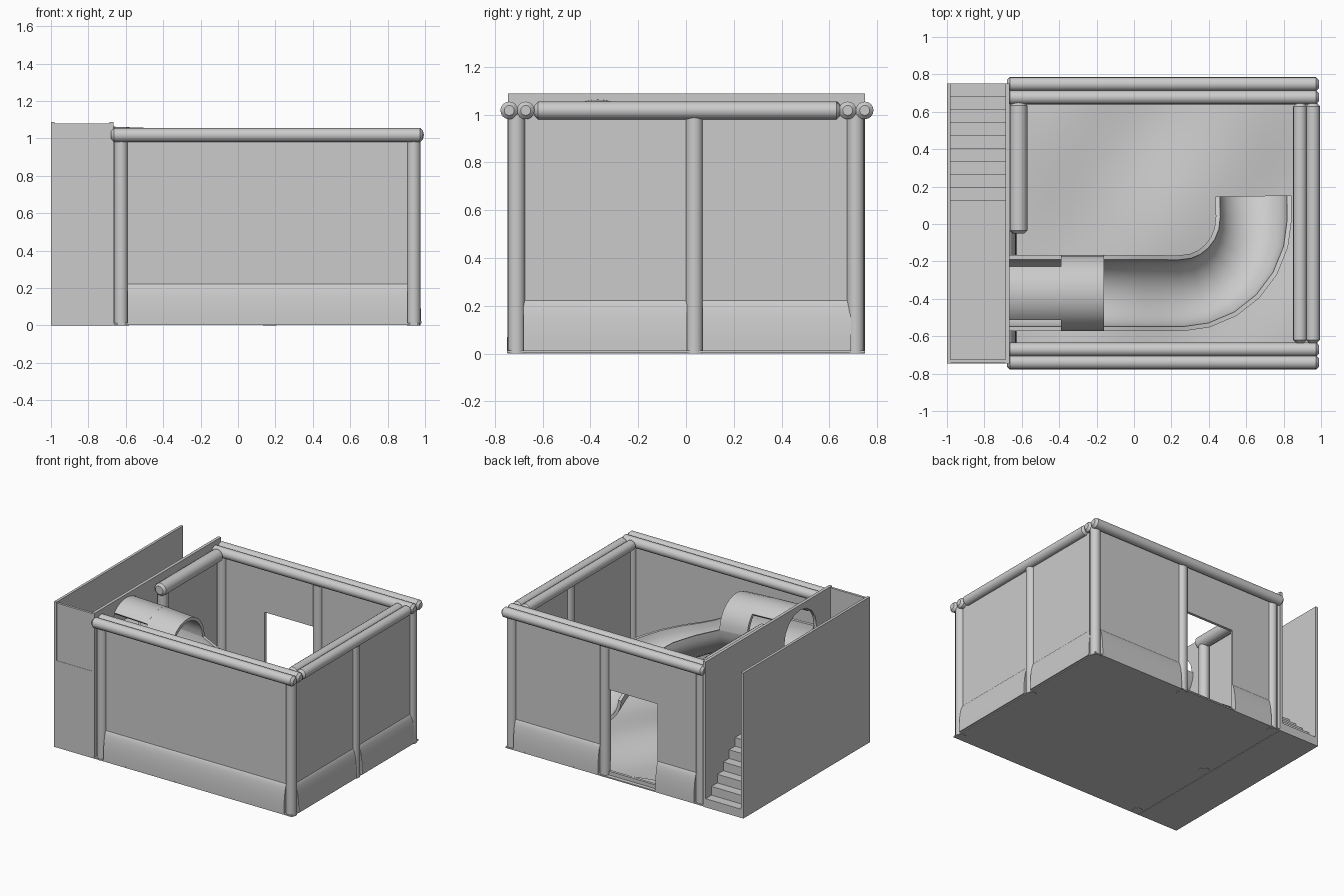
import bpy, bmesh, math
from mathutils import Vector

cube = bpy.data.objects.get("Cube")
if cube:
    bpy.data.objects.remove(cube, do_unlink=True)

grey = bpy.data.materials.new("plain_grey")
grey.use_nodes = True
GREY = (0.6, 0.6, 0.6, 1)
grey.diffuse_color = GREY
grey.node_tree.nodes["Principled BSDF"].inputs["Base Color"].default_value = GREY


def finish(name, bm, smooth=False):
    bmesh.ops.recalc_face_normals(bm, faces=bm.faces)
    mesh = bpy.data.meshes.new(name)
    bm.to_mesh(mesh)
    bm.free()
    mesh.materials.append(grey)
    obj = bpy.data.objects.new(name, mesh)
    bpy.context.collection.objects.link(obj)
    bpy.ops.object.select_all(action='DESELECT')
    obj.select_set(True)
    bpy.context.view_layer.objects.active = obj
    if smooth:
        bpy.ops.object.shade_smooth_by_angle(angle=math.radians(40))
    return obj


def box(name, x, y, z):
    bm = bmesh.new()
    bmesh.ops.create_cube(bm, size=1)
    for v in bm.verts:
        v.co = [lo + (c + 0.5) * (hi - lo) for c, (lo, hi) in zip(v.co, (x, y, z))]
    return finish(name, bm)


def tube(name, start, end, r, chamfer=0):
    """Solid round bar between two points, with chamfered ends."""
    start, end = Vector(start), Vector(end)
    axis = end - start
    turn = axis.to_track_quat('Z', 'Y')
    bm = bmesh.new()
    rings = []
    sections = [(0, r), (axis.length, r)]
    if chamfer:
        sections = [(0, r - chamfer), (chamfer, r),
                    (axis.length - chamfer, r), (axis.length, r - chamfer)]
    n = 16
    for h, rad in sections:
        ring = []
        for i in range(n):
            a = math.tau * i / n
            ring.append(bm.verts.new(start + turn @ Vector((rad * math.cos(a), rad * math.sin(a), h))))
        rings.append(ring)
    for a, b in zip(rings, rings[1:]):
        for i in range(n):
            j = (i + 1) % n
            bm.faces.new((a[i], a[j], b[j], b[i]))
    bm.faces.new(rings[0])
    bm.faces.new(rings[-1])
    return finish(name, bm, True)


def prism(name, profile, offset, smooth=False):
    """Extrude a closed outline by an offset."""
    bm = bmesh.new()
    face = bm.faces.new([bm.verts.new(p) for p in profile])
    out = bmesh.ops.extrude_face_region(bm, geom=[face])
    bmesh.ops.translate(bm, vec=offset, verts=[g for g in out["geom"] if isinstance(g, bmesh.types.BMVert)])
    return finish(name, bm, smooth)


def pad(name, start, end, out, depth=0.04, height=0.23):
    """Bulging skirting cushion along a wall foot."""
    start, end, out = Vector(start), Vector(end), Vector(out)
    up = Vector((0, 0, 1))
    outline = [start + up * 0.01]
    for i in range(9):
        a = math.pi / 2 * i / 8
        outline.append(start + out * depth * math.cos(a) + up * (0.01 + (height - 0.01) * math.sin(a)))
    prism(name, outline, end - start, True)


def cut(target, cutter):
    mod = target.modifiers.new("opening", 'BOOLEAN')
    mod.operation, mod.solver, mod.object = 'DIFFERENCE', 'EXACT', cutter
    bpy.context.view_layer.objects.active = target
    bpy.ops.object.modifier_apply(modifier=mod.name)
    bpy.data.objects.remove(cutter, do_unlink=True)


def channel(name, path, a0, a1, r=0.203, thick=0.024, steps=14):
    """Sweep a thick arc along a path; angles are measured up from the side."""
    bm = bmesh.new()
    rings = []
    for i, p in enumerate(path):
        d = path[min(i + 1, len(path) - 1)] - path[max(i - 1, 0)]
        side = Vector((d.y, -d.x, 0)).normalized()
        arc = [math.radians(a0 + (a1 - a0) * k / steps) for k in range(steps + 1)]
        loop = [(r, a) for a in arc] + [(r - thick, a) for a in reversed(arc)]
        rings.append([bm.verts.new(p + side * q * math.cos(a) + Vector((0, 0, q * math.sin(a)))) for q, a in loop])
    for a, b in zip(rings, rings[1:]):
        for i in range(len(a)):
            j = (i + 1) % len(a)
            bm.faces.new((a[i], a[j], b[j], b[i]))
    for ring in (rings[0], rings[-1]):
        for k in range(steps):
            bm.faces.new((ring[k], ring[k + 1], ring[-2 - k], ring[-1 - k]))
    return finish(name, bm, True)


# Floors
box("pit_floor", (-0.67, 0.97), (-0.75, 0.75), (0.003, 0.012))
box("corridor_floor", (-1, -0.675), (-0.745, 0.75), (0, 0.012))

# Soft uneven pit surface
bm = bmesh.new()
bmesh.ops.create_grid(bm, x_segments=28, y_segments=24, size=1)
for v in bm.verts:
    x, y = 0.135 + v.co.x * 0.795, v.co.y * 0.7
    v.co = (x, y, 0.05 + 0.018 * math.sin(4 * x + 1) * math.cos(5 * y) + 0.012 * math.sin(7 * x - 4 * y))
finish("pit_surface", bm, True)

# Pit walls
box("front_wall", (-0.665, 0.94), (-0.72, -0.70), (0.01, 1.0))
box("right_wall", (0.93, 0.95), (-0.71, 0.71), (0.01, 1.0))
back_wall = box("back_wall", (-0.665, 0.94), (0.70, 0.72), (0.01, 1.0))
cut(back_wall, box("door_cutter", (-0.27, 0.14), (0.6, 0.8), (0.04, 0.65)))

# Posts
for x, y in ((-0.625, -0.71), (0.94, -0.71), (0.94, 0.035), (0.94, 0.71),
             (0.17, 0.71), (-0.625, 0.71), (-0.62, 0.0)):
    tube("post", (x, y, 0), (x, y, 1.0), 0.037)

# Padded skirting
pad("front_pad", (-0.59, -0.71, 0), (0.905, -0.71, 0), (0, -1, 0))
pad("back_pad_left", (0.205, 0.71, 0), (0.905, 0.71, 0), (0, 1, 0))
pad("back_pad_right", (-0.59, 0.71, 0), (-0.27, 0.71, 0), (0, 1, 0))
pad("side_pad_front", (0.94, -0.68, 0), (0.94, 0.005, 0), (1, 0, 0))
pad("side_pad_back", (0.94, 0.07, 0), (0.94, 0.69, 0), (1, 0, 0))
pad("inner_pad", (-0.668, -0.67, 0), (-0.668, -0.04, 0), (1, 0, 0))

# Padded top rails
for y in (-0.74, -0.671, 0.677, 0.748):
    tube("long_rail", (-0.68, y, 1.018), (0.99, y, 1.018), 0.037, 0.016)
for x in (0.888, 0.957):
    tube("side_rail", (x, -0.635, 1.018), (x, 0.645, 1.018), 0.037, 0.016)
tube("inner_rail", (-0.617, -0.05, 1.008), (-0.617, 0.65, 1.008), 0.047, 0.016)

# Corridor walls
box("outer_wall", (-1, -0.98), (-0.745, 0.75), (0, 1.088))
inner_wall = box("inner_wall", (-0.688, -0.665), (-0.745, 0.75), (0, 1.088))
cut(inner_wall, tube("hole_cutter", (-0.8, -0.37, 0.86), (-0.5, -0.37, 0.86), 0.19))
box("corridor_end_panel", (-0.98, -0.688), (-0.743, -0.725), (0.65, 1.08))

# Stairs and platform as one stepped outline
steps, tread, rise = 10, 0.0695, 0.065
outline = [(-0.98, -0.745, 0.012), (-0.98, 0.75, 0.012)]
for i in range(steps):
    y = 0.75 - i * tread
    if i:
        outline.append((-0.98, y, i * rise))
    outline.append((-0.98, y, (i + 1) * rise))
outline.append((-0.98, -0.745, steps * rise))
prism("stairs_and_platform", outline, (0.292, 0, 0))

# Slide: straight run, quarter turn, short exit
path = [Vector((x, -0.37, z)) for x, z in
        ((-0.67, 0.86), (-0.39, 0.85), (-0.16, 0.835), (0.05, 0.735), (0.15, 0.68))]
for i in range(7):
    a = math.pi / 2 * i / 6
    path.append(Vector((0.25 + 0.39 * math.sin(a), 0.03 - 0.4 * math.cos(a), 0.63 - 0.05 * i)))
path.append(Vector((0.638, 0.15, 0.265)))
channel("slide_trough", path, -180, 0)
channel("slide_hood", path[1:3], 0, 180)
channel("slide_canopy", path[:2], 45, 135)
